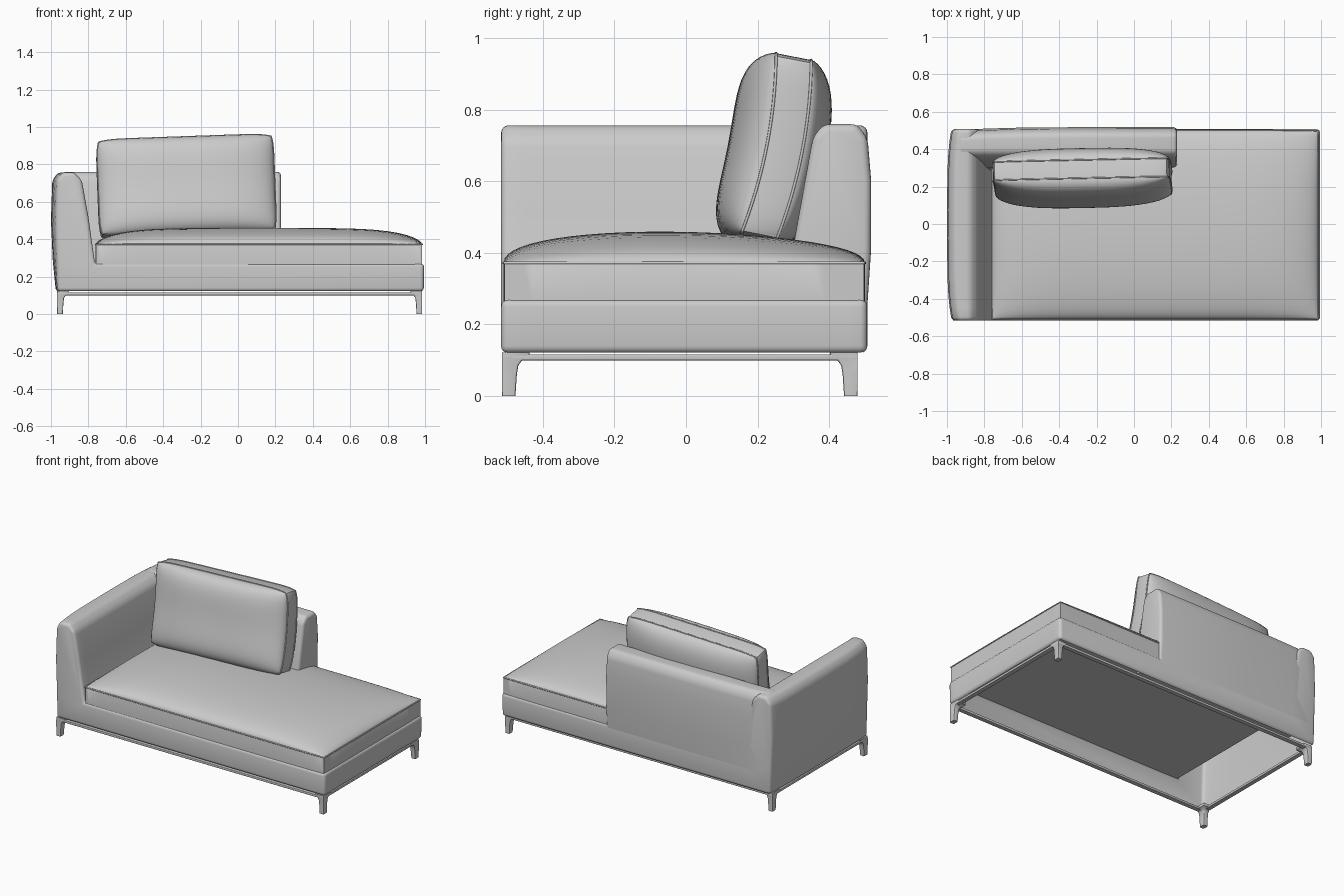
import bpy, bmesh
from math import sin, pi, radians
from mathutils import Matrix, Vector

if "Cube" in bpy.data.objects:
    bpy.data.objects.remove(bpy.data.objects["Cube"])

GREY = (0.6, 0.6, 0.6, 1)
mat = bpy.data.materials.new("light grey")
mat.use_nodes = True
mat.diffuse_color = GREY
mat.node_tree.nodes["Principled BSDF"].inputs["Base Color"].default_value = GREY


def finish(bm, name, matrix=Matrix()):
    bmesh.ops.recalc_face_normals(bm, faces=bm.faces)
    me = bpy.data.meshes.new(name)
    bm.to_mesh(me)
    bm.free()
    me.transform(matrix)
    me.shade_smooth()
    me.set_sharp_from_angle(angle=radians(38))
    me.materials.append(mat)
    ob = bpy.data.objects.new(name, me)
    bpy.context.scene.collection.objects.link(ob)


def prism(profile, stations, place, radius, keep=lambda e: True):
    """Loft a profile through stations and round its sharp edges."""
    bm = bmesh.new()
    rings = [[bm.verts.new(place(a, b, s)) for a, b in profile] for s in stations]
    n = len(profile)
    for low, high in zip(rings, rings[1:]):
        for i in range(n):
            j = (i + 1) % n
            bm.faces.new((low[i], low[j], high[j], high[i]))
    bm.faces.new(rings[0])
    bm.faces.new(rings[-1])
    bmesh.ops.recalc_face_normals(bm, faces=bm.faces)
    edges = [e for e in bm.edges if e.calc_face_angle(0) > 0.3 and keep(e)]
    bmesh.ops.bevel(bm, geom=edges, offset=radius, segments=4, profile=0.5,
                    affect='EDGES', clamp_overlap=True)
    return bm


def pillow(name, hx, hy, band, front, rear, power, root, pull, bow, skew, matrix, n=28):
    """Boxed cushion: two domed panels joined by a band, with piped seams."""
    def point(i, j, z0, height):
        u, v = (sin(pi / 2 * (2 * k / n - 1)) for k in (i, j))
        f = (max(0, 1 - abs(u) ** power[0]) ** root[0]
             * max(0, 1 - abs(v) ** power[1]) ** root[1] * (1 - skew * v))
        return Vector((hx * u * (1 - pull * v ** 8), hy * v * (1 - 2 * pull * u ** 10),
                       z0 - bow * (1 - v * v) + height * f))

    rim = ([(i, 0) for i in range(n)] + [(n, j) for j in range(n)]
           + [(i, n) for i in range(n, 0, -1)] + [(0, j) for j in range(n, 0, -1)])
    bm = bmesh.new()
    panels = []
    for z0, height in ((0, front), (-band, -rear)):
        g = [[bm.verts.new(point(i, j, z0, height)) for j in range(n + 1)]
             for i in range(n + 1)]
        for i in range(n):
            for j in range(n):
                bm.faces.new((g[i][j], g[i + 1][j], g[i + 1][j + 1], g[i][j + 1]))
        panels.append(g)
    a, b = panels
    for (i, j), (k, l) in zip(rim, rim[1:] + rim[:1]):
        bm.faces.new((a[i][j], a[k][l], b[k][l], b[i][j]))
    finish(bm, name, matrix)

    # Piping follows the front seam, and the rear seam when that side is domed
    for label, z0 in (("front", 0), ("rear", -band))[:2 if rear else 1]:
        cu = bpy.data.curves.new(name + "_piping", 'CURVE')
        cu.dimensions = '3D'
        cu.bevel_depth = 0.004
        cu.bevel_resolution = 1
        sp = cu.splines.new('POLY')
        sp.points.add(len(rim) - 1)
        sp.use_cyclic_u = True
        for p, (i, j) in zip(sp.points, rim):
            p.co = (*(matrix @ point(i, j, z0, 0)), 1)
        cu.materials.append(mat)
        ob = bpy.data.objects.new(f"{name}_{label}_piping", cu)
        bpy.context.scene.collection.objects.link(ob)


# Arm and base in one upholstered shell, open underneath, outer side gently bulged
def arm_point(a, b, s):
    pinch = .024 * (s / .51) ** 4 if a < -.9 else 0
    return (a + pinch * min(1, (b - .02) / .3), s, b)


arm_base = [(-.974, .12), (-.99, .28), (-1, .5), (-.993, .715), (-.962, .757),
            (-.875, .757), (-.835, .715), (-.80, .52), (-.765, .27), (.995, .27), (.993, .12)]
bm = prism(arm_base, [-.517, -.45, -.38, -.28, 0, .28, .38, .45, .507], arm_point, .02)
under = [f for f in bm.faces if f.normal.z < -.95 and f.calc_center_median().z < .13]
bmesh.ops.delete(bm, geom=under, context='FACES')
finish(bm, "arm_and_base")


# Backrest, its rear face easing in towards the arm
def back_point(a, b, s):
    pinch = .016 * max(0, -s / .94) ** 4 if a > .45 else 0
    return (s, a - pinch * min(1, (b - .25) / .1), b)


back = [(.507, .25), (.517, .4), (.518, .6), (.508, .72), (.48, .76), (.385, .76),
        (.355, .725), (.30, .42), (.285, .25)]
bm = prism(back, [-.94, -.8, -.65, -.45, .23], back_point, .02,
           lambda e: max(v.co.z for v in e.verts) > .3)
finish(bm, "backrest")

# Seat cushion
pillow("seat_cushion", .873, .505, .11, .087, 0, (5, 2), (.6, .45), .002, 0, .12,
       Matrix.Translation((.112, -.005, .372)))

# Loose back cushion, leaning on the backrest
lean = (Matrix.Translation((-.275, .195, .69)) @ Matrix.Rotation(radians(1.2), 4, 'Z')
        @ Matrix.Rotation(radians(-2), 4, 'Y') @ Matrix.Rotation(radians(79), 4, 'X'))
pillow("back_cushion", .472, .262, .1, .1, .075, (3, 4), (.5, .5), .025, .022, 0, lean)

# Metal underframe: four rails and four flared legs
X0, X1, Y0, Y1 = -.967, .985, -.515, .48
RAIL = .03
rails = {"front_rail": (X0, X1, Y0, Y0 + RAIL), "rear_rail": (X0, X1, Y1 - RAIL, Y1),
         "right_rail": (X0, X0 + RAIL, Y0, Y1), "left_rail": (X1 - RAIL, X1, Y0, Y1)}
for name, (xa, xb, ya, yb) in rails.items():
    outline = [(xa, ya), (xb, ya), (xb, yb), (xa, yb)]
    finish(prism(outline, [.1, .116], lambda a, b, s: (a, b, s), .003), name)

sections = [(0, .038), (.06, .042), (.085, .046), (.098, .055), (.106, .075), (.122, .078)]
for side, x, dx in (("right", X0, 1), ("left", X1, -1)):
    for end, y, dy in (("front", Y0, 1), ("rear", Y1, -1)):
        bm = bmesh.new()
        rings = []
        for z, w in sections:
            wx = w * .8
            rings.append([bm.verts.new((x + dx * a * wx, y + dy * b * w, z))
                          for a, b in ((0, 0), (1, 0), (1, 1), (0, 1))])
        for low, high in zip(rings, rings[1:]):
            for i in range(4):
                j = (i + 1) % 4
                bm.faces.new((low[i], low[j], high[j], high[i]))
        bm.faces.new(rings[0])
        bm.faces.new(rings[-1])
        upright = [e for e in bm.edges
                   if abs(e.verts[0].co.z - e.verts[1].co.z) > .005]
        bmesh.ops.bevel(bm, geom=upright, offset=.005, segments=2, profile=.5,
                        affect='EDGES', clamp_overlap=True)
        finish(bm, f"{end}_{side}_leg")
